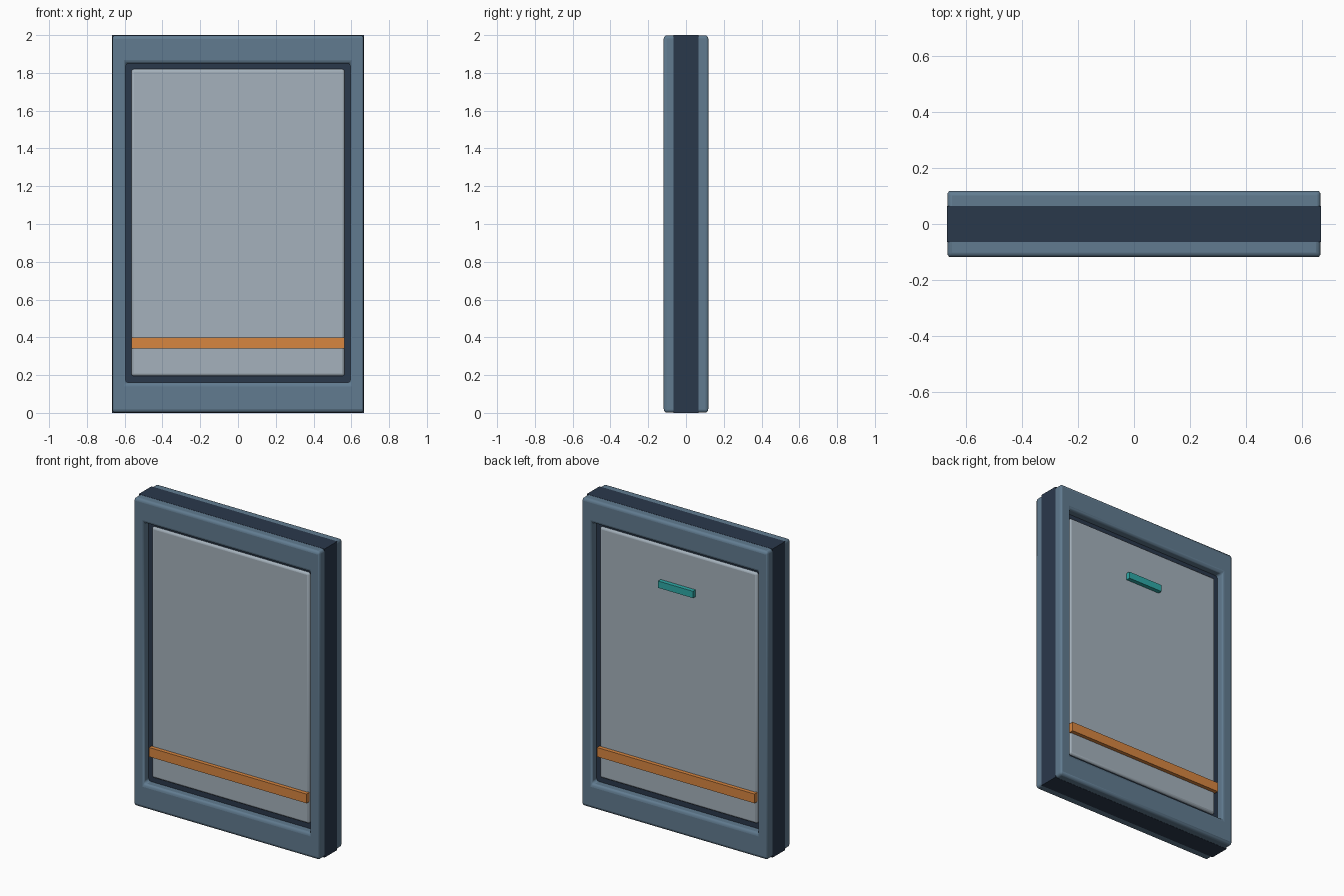
import bpy
import bmesh

if "Cube" in bpy.data.objects:
    bpy.data.objects.remove(bpy.data.objects["Cube"])


def material(name, rgb):
    m = bpy.data.materials.new(name)
    m.diffuse_color = tuple(c ** 2.2 for c in rgb) + (1.0,)
    m.use_nodes = True
    m.node_tree.nodes["Principled BSDF"].inputs["Base Color"].default_value = m.diffuse_color
    return m


SLATE = material("slate", (0.38, 0.48, 0.56))
DARK = material("dark_slate", (0.18, 0.23, 0.30))
PALE = material("pale_grey", (0.64, 0.69, 0.73))
ORANGE = material("orange", (0.84, 0.52, 0.26))
TEAL = material("teal", (0.20, 0.66, 0.65))


def finish(name, bm, mat, bevel=0.0):
    bmesh.ops.recalc_face_normals(bm, faces=bm.faces)
    me = bpy.data.meshes.new(name)
    bm.to_mesh(me)
    bm.free()
    ob = bpy.data.objects.new(name, me)
    bpy.context.collection.objects.link(ob)
    me.materials.append(mat)
    if bevel:
        mod = ob.modifiers.new("soft_edges", 'BEVEL')
        mod.width, mod.segments = bevel, 3
        bpy.ops.object.select_all(action='DESELECT')
        ob.select_set(True)
        bpy.context.view_layer.objects.active = ob
        bpy.ops.object.shade_smooth_by_angle()
    return ob


def box(name, lo, hi, mat, bevel=0.0):
    bm = bmesh.new()
    bmesh.ops.create_cube(bm, size=1)
    for v in bm.verts:
        v.co = [lo[i] if v.co[i] < 0 else hi[i] for i in range(3)]
    return finish(name, bm, mat, bevel)


def ring(name, outer, inner, depth, mat, bevel):
    """Rectangular frame; outer and inner are (half width, bottom, top)."""
    bm = bmesh.new()
    loops = []
    for (w, b, t), y in ((outer, -depth), (inner, -depth), (inner, depth), (outer, depth)):
        loops.append([bm.verts.new((x, y, z)) for x, z in ((-w, b), (w, b), (w, t), (-w, t))])
    for k in range(4):
        a, b = loops[k], loops[(k + 1) % 4]
        for i in range(4):
            j = (i + 1) % 4
            bm.faces.new((a[i], a[j], b[j], b[i]))
    return finish(name, bm, mat, bevel)


# Outer frame, full depth, with softened edges
ring("outer_frame", (0.665, 0.001, 1.999), (0.595, 0.16, 1.85), 0.118, SLATE, 0.016)

# Sharp-edged dark core, flush with the frame sides
box("dark_core", (-0.666, -0.065, 0), (0.666, 0.065, 2), DARK)

# Pale panel standing slightly proud of the core on both faces
box("panel", (-0.565, -0.08, 0.195), (0.565, 0.08, 1.82), PALE, 0.014)

# Orange stripe on the front and back
for side, s in (("front", -1), ("back", 1)):
    y0, y1 = sorted((s * 0.075, s * 0.105))
    box(side + "_stripe", (-0.565, y0, 0.34), (0.565, y1, 0.40), ORANGE)

# Teal handle on the back
box("handle", (-0.125, 0.075, 1.553), (0.125, 0.107, 1.597), TEAL)
